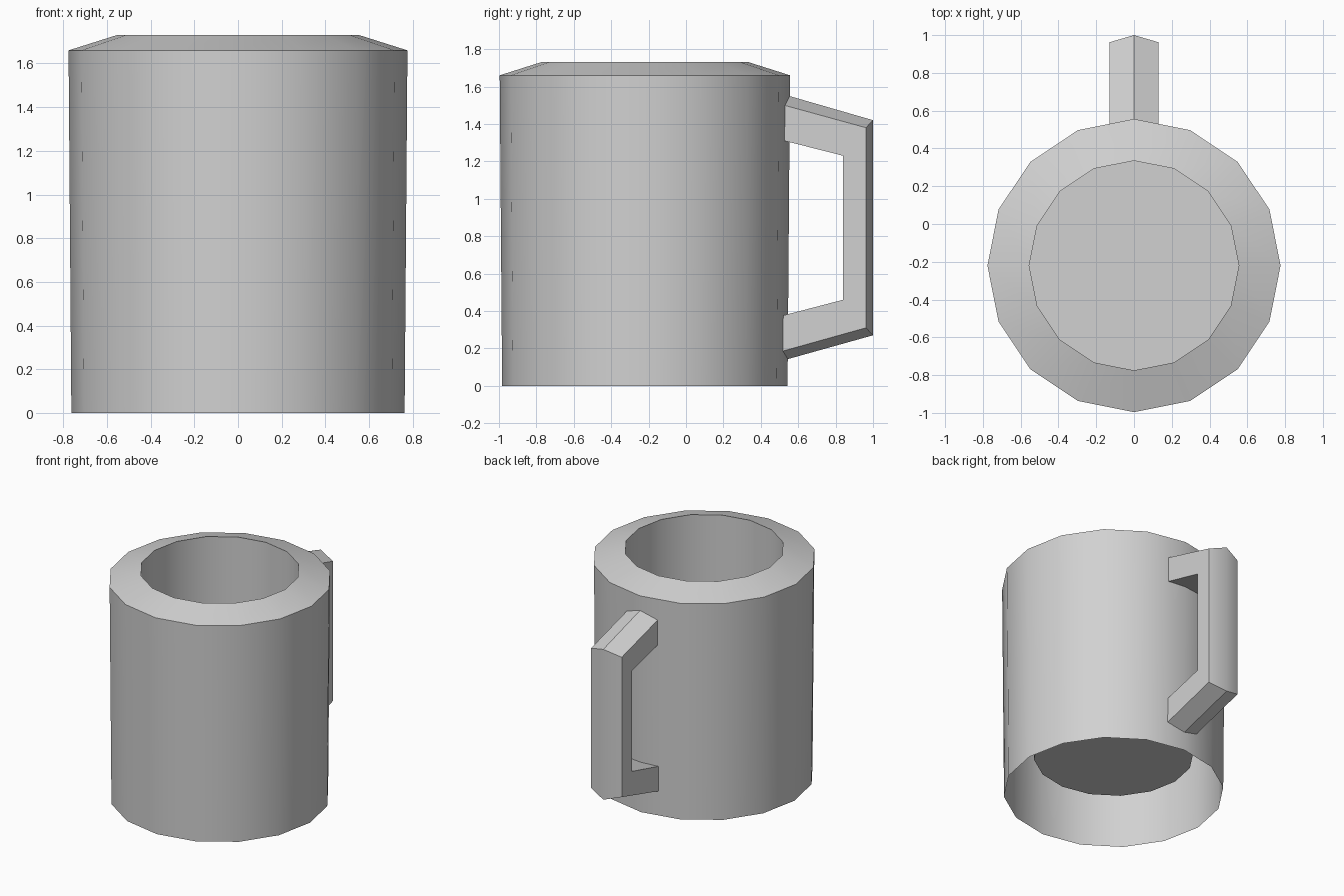
import bpy, bmesh, math

cube = bpy.data.objects.get("Cube")
if cube:
    bpy.data.objects.remove(cube, do_unlink=True)

grey = bpy.data.materials.new("plain grey")
grey.use_nodes = True
grey.diffuse_color = (0.64, 0.64, 0.64, 1)
grey.node_tree.nodes["Principled BSDF"].inputs["Base Color"].default_value = grey.diffuse_color

SIDES = 16
CENTRE_Y = -0.22


def add_object(name, bm):
    mesh = bpy.data.meshes.new(name)
    bm.to_mesh(mesh)
    bm.free()
    mesh.materials.append(grey)
    obj = bpy.data.objects.new(name, mesh)
    bpy.context.collection.objects.link(obj)
    bpy.ops.object.select_all(action="DESELECT")
    obj.select_set(True)
    bpy.context.view_layer.objects.active = obj
    bpy.ops.object.shade_smooth_by_angle(angle=math.radians(40))
    return obj


def skin(bm, rings, closed=True):
    """Join neighbouring rings of vertices with quads."""
    for a, b in zip(rings, rings[1:]):
        n = len(a)
        for i in range(n):
            j = (i + 1) % n
            bm.faces.new((a[i], a[j], b[j], b[i]))


# Cup: outer wall open underneath, sloped rim, inner wall and raised floor
profile = [(0.763, 0), (0.776, 1.66), (0.555, 1.73), (0.555, 0.29)]
bm = bmesh.new()
rings = []
for radius, z in profile:
    angles = [math.tau * i / SIDES for i in range(SIDES)]
    rings.append([bm.verts.new((radius * math.cos(a), CENTRE_Y + radius * math.sin(a), z))
                  for a in angles])
skin(bm, rings)
bm.faces.new(rings[-1])
add_object("cup_body", bm)

# Handle: five-sided section with a ridged outer side, swept along three straight runs
ridge = [(0.55, 1.55), (1.0, 1.42), (1.0, 0.27), (0.535, 0.14)]
shoulder = [(0.525, 1.50), (0.962, 1.38), (0.962, 0.31), (0.515, 0.185)]
inner = [(0.525, 1.31), (0.84, 1.23), (0.84, 0.46), (0.515, 0.375)]
HALF = 0.13
bm = bmesh.new()
rings = []
for r, s, i in zip(ridge, shoulder, inner):
    section = [(0, r), (HALF, s), (HALF, i), (-HALF, i), (-HALF, s)]
    rings.append([bm.verts.new((x, *yz)) for x, yz in section])
skin(bm, rings)
bmesh.ops.recalc_face_normals(bm, faces=bm.faces)
add_object("handle", bm)
